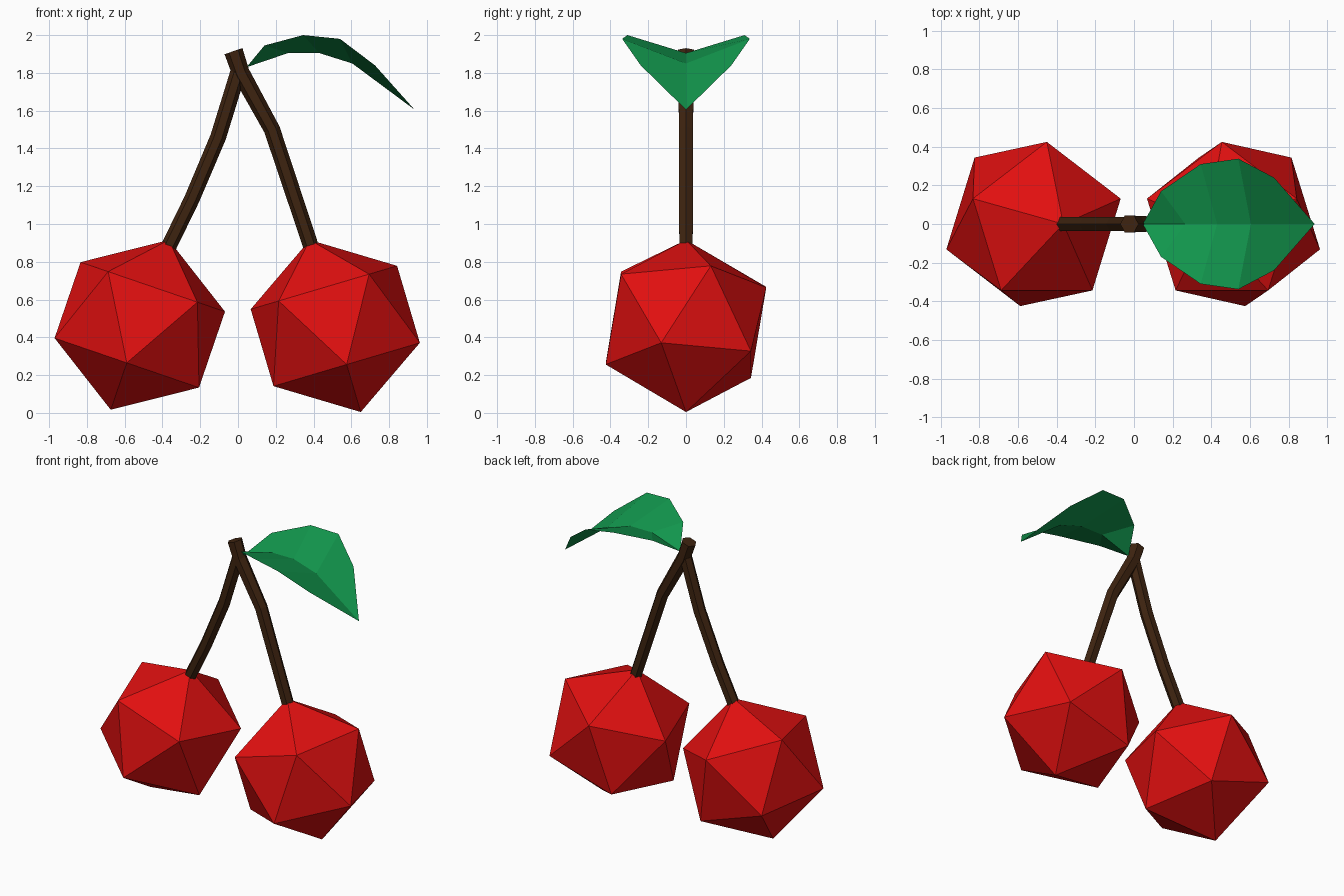
import bpy, bmesh, math
from mathutils import Matrix, Vector

if "Cube" in bpy.data.objects:
    bpy.data.objects.remove(bpy.data.objects["Cube"])


def material(name, rgb):
    m = bpy.data.materials.new(name)
    m.diffuse_color = (*rgb, 1)
    m.use_nodes = True
    m.node_tree.nodes["Principled BSDF"].inputs["Base Color"].default_value = m.diffuse_color
    return m


RED = material("cherry red", (0.75, 0.005, 0.005))
BROWN = material("stem brown", (0.048, 0.017, 0.005))
GREEN = material("leaf green", (0.006, 0.31, 0.075))


def finish(name, bm, mat):
    me = bpy.data.meshes.new(name)
    bm.to_mesh(me)
    bm.free()
    me.materials.append(mat)
    ob = bpy.data.objects.new(name, me)
    bpy.context.collection.objects.link(ob)
    return ob


# Cherries: tilted icosahedra
def cherry(name, centre, tilt):
    bm = bmesh.new()
    mat = (Matrix.Translation(centre)
           @ Matrix.Rotation(math.radians(tilt), 4, 'Y')
           @ Matrix.Rotation(math.radians(90), 4, 'Z'))
    bmesh.ops.create_icosphere(bm, subdivisions=1, radius=0.475, matrix=mat)
    finish(name, bm, RED)


cherry("left_cherry", (-0.52, 0, 0.466), 18.9)
cherry("right_cherry", (0.515, 0, 0.46), -16.5)


# Stems: six-sided tubes along (x, z, radius) paths
def stem(name, path, sides=6):
    bm = bmesh.new()
    pts = [Vector((x, 0, z)) for x, z, r in path]
    rings = []
    for i, p in enumerate(pts):
        t = (pts[min(i + 1, len(pts) - 1)] - pts[max(i - 1, 0)]).normalized()
        across, depth = Vector((t.z, 0, -t.x)), Vector((0, 1, 0))
        r = path[i][2]
        rings.append([bm.verts.new(p + r * (across * math.cos(a) + depth * math.sin(a)))
                      for a in (2 * math.pi * k / sides for k in range(sides))])
    for a, b in zip(rings, rings[1:]):
        for k in range(sides):
            n = (k + 1) % sides
            bm.faces.new((a[k], a[n], b[n], b[k]))
    bm.faces.new(rings[0][::-1])
    bm.faces.new(rings[-1])
    bmesh.ops.recalc_face_normals(bm, faces=bm.faces)
    finish(name, bm, BROWN)


stem("left_stem", [(-0.372, 0.87, 0.041), (-0.245, 1.13, 0.041),
                   (-0.105, 1.46, 0.042), (0.0, 1.80, 0.042)])
stem("right_stem", [(0.39, 0.87, 0.041), (0.18, 1.50, 0.043),
                    (0.015, 1.80, 0.047), (-0.024, 1.915, 0.05)])

# Leaf: folded sheet, midrib and rim mirrored across y
bm = bmesh.new()
rib = [bm.verts.new((x, 0, z)) for x, z in
       [(0.045, 1.83), (0.265, 1.905), (0.43, 1.905), (0.605, 1.85), (0.935, 1.605)]]
rim = [(0.14, 0.17, 1.945), (0.345, 0.31, 2.0), (0.54, 0.338, 1.98), (0.725, 0.24, 1.84)]
for s in (1, -1):
    edge = [bm.verts.new((x, s * y, z)) for x, y, z in rim]
    faces = [(rib[0], rib[1], edge[0])]
    faces += [(rib[i], rib[i + 1], edge[i], edge[i - 1]) for i in (1, 2)]
    faces.append((rib[3], rib[4], edge[3], edge[2]))
    for f in faces:
        bm.faces.new(f[::s])
finish("leaf", bm, GREEN)
